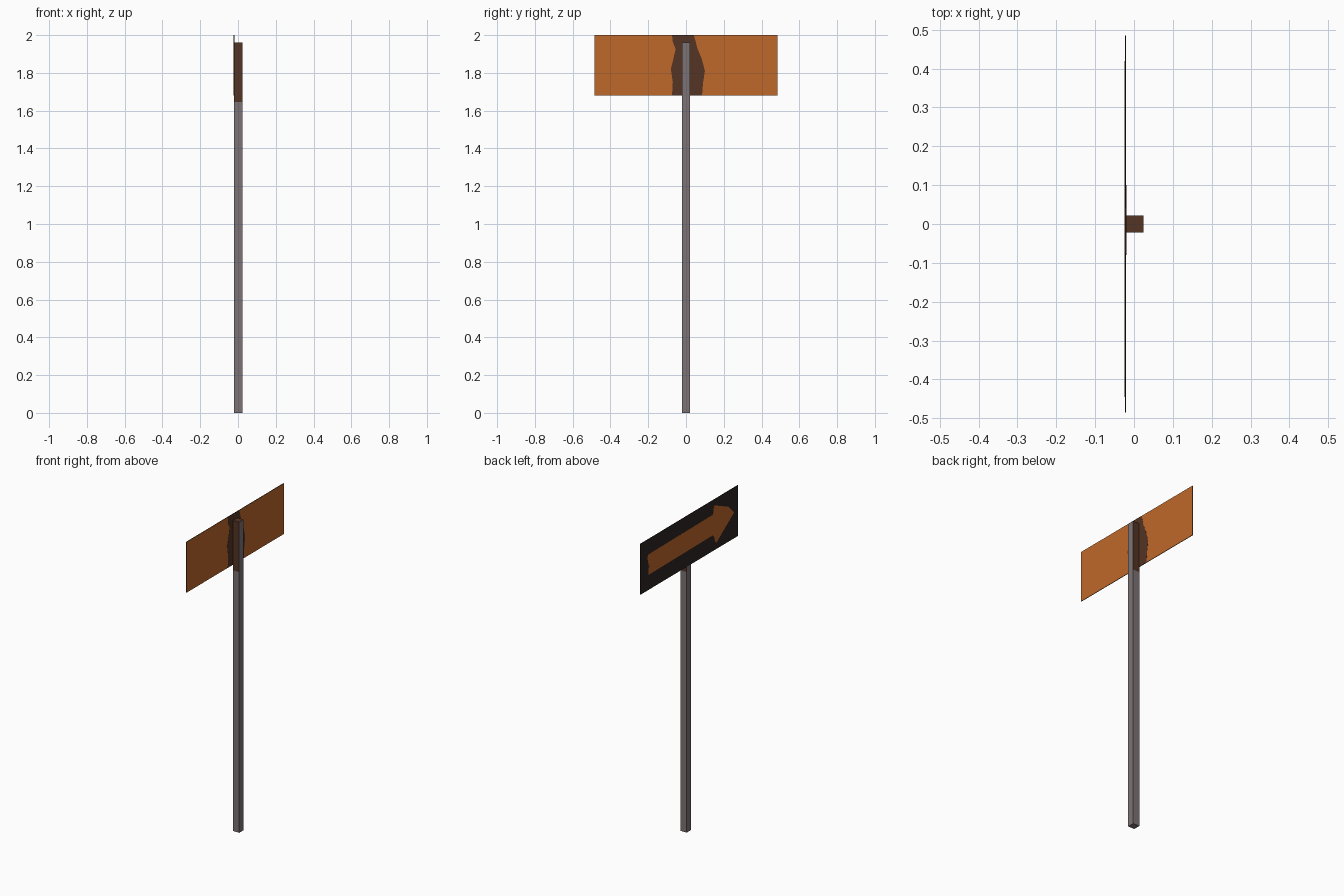
import bpy, bmesh
from mathutils import Vector

if "Cube" in bpy.data.objects:
    bpy.data.objects.remove(bpy.data.objects["Cube"])


def material(name, rgb):
    m = bpy.data.materials.new(name)
    m.diffuse_color = (*rgb, 1.0)
    m.use_nodes = True
    m.node_tree.nodes["Principled BSDF"].inputs["Base Color"].default_value = m.diffuse_color
    return m


STEEL = material("weathered_steel", (0.205, 0.171, 0.178))
ORANGE = material("sign_orange", (0.515, 0.138, 0.023))
RUST = material("dark_rust", (0.089, 0.034, 0.018))
BLACK = material("sign_black", (0.030, 0.019, 0.018))


def finish(name, bm, mats):
    bmesh.ops.recalc_face_normals(bm, faces=bm.faces)
    mesh = bpy.data.meshes.new(name)
    bm.to_mesh(mesh)
    bm.free()
    for m in mats:
        mesh.materials.append(m)
    obj = bpy.data.objects.new(name, mesh)
    bpy.context.collection.objects.link(obj)
    return obj


def plate(name, outline, x0, x1, mats, rule=None):
    """Extrude a (y, z) outline along x; rule picks material per face."""
    bm = bmesh.new()
    face = bm.faces.new([bm.verts.new((x0, y, z)) for y, z in outline])
    ext = bmesh.ops.extrude_face_region(bm, geom=[face])
    moved = [v for v in ext["geom"] if isinstance(v, bmesh.types.BMVert)]
    bmesh.ops.translate(bm, verts=moved, vec=Vector((x1 - x0, 0, 0)))
    bmesh.ops.recalc_face_normals(bm, faces=bm.faces)
    if rule:
        for f in bm.faces:
            f.material_index = rule(f)
    return finish(name, bm, mats)


def rect(y0, y1, z0, z1):
    return [(y0, z0), (y1, z0), (y1, z1), (y0, z1)]


# Square post: upper sides and cap are rusty, the rest is steel
post = plate("post", rect(-0.022, 0.022, 0, 1.96), -0.020, 0.024, [STEEL, RUST])
bm = bmesh.new()
bm.from_mesh(post.data)
bmesh.ops.bisect_plane(bm, geom=bm.verts[:] + bm.edges[:] + bm.faces[:],
                       plane_co=(0, 0, 1.645), plane_no=(0, 0, 1))
for f in bm.faces:
    high = f.calc_center_median().z > 1.645
    f.material_index = int(high and abs(f.normal.x) < 0.5)
bm.to_mesh(post.data)
bm.free()

# Sign board: black front and edges, orange back
plate("sign_board", rect(-0.485, 0.485, 1.68, 2.0), -0.0235, -0.020,
      [BLACK, ORANGE], lambda f: int(f.normal.x > 0.5))

# Arrow painted on the front, pointing to -y
arrow = [(0.41, 1.775), (-0.235, 1.78), (-0.265, 1.717), (-0.445, 1.843),
         (-0.39, 1.90), (-0.245, 1.965), (-0.235, 1.91), (0.41, 1.905),
         (0.42, 1.885), (0.405, 1.83)]
plate("arrow", arrow, -0.0241, -0.0234, [ORANGE])

# Irregular rust stain on the back, behind the post
stain = [(-0.074, 1.68), (0.085, 1.68), (0.09, 1.745), (0.1, 1.81),
         (0.083, 1.875), (0.06, 1.93), (0.042, 2.0), (-0.074, 2.0),
         (-0.07, 1.965), (-0.055, 1.925), (-0.068, 1.87), (-0.08, 1.82),
         (-0.07, 1.75)]
plate("rust_stain", stain, -0.0201, -0.0195, [RUST])
